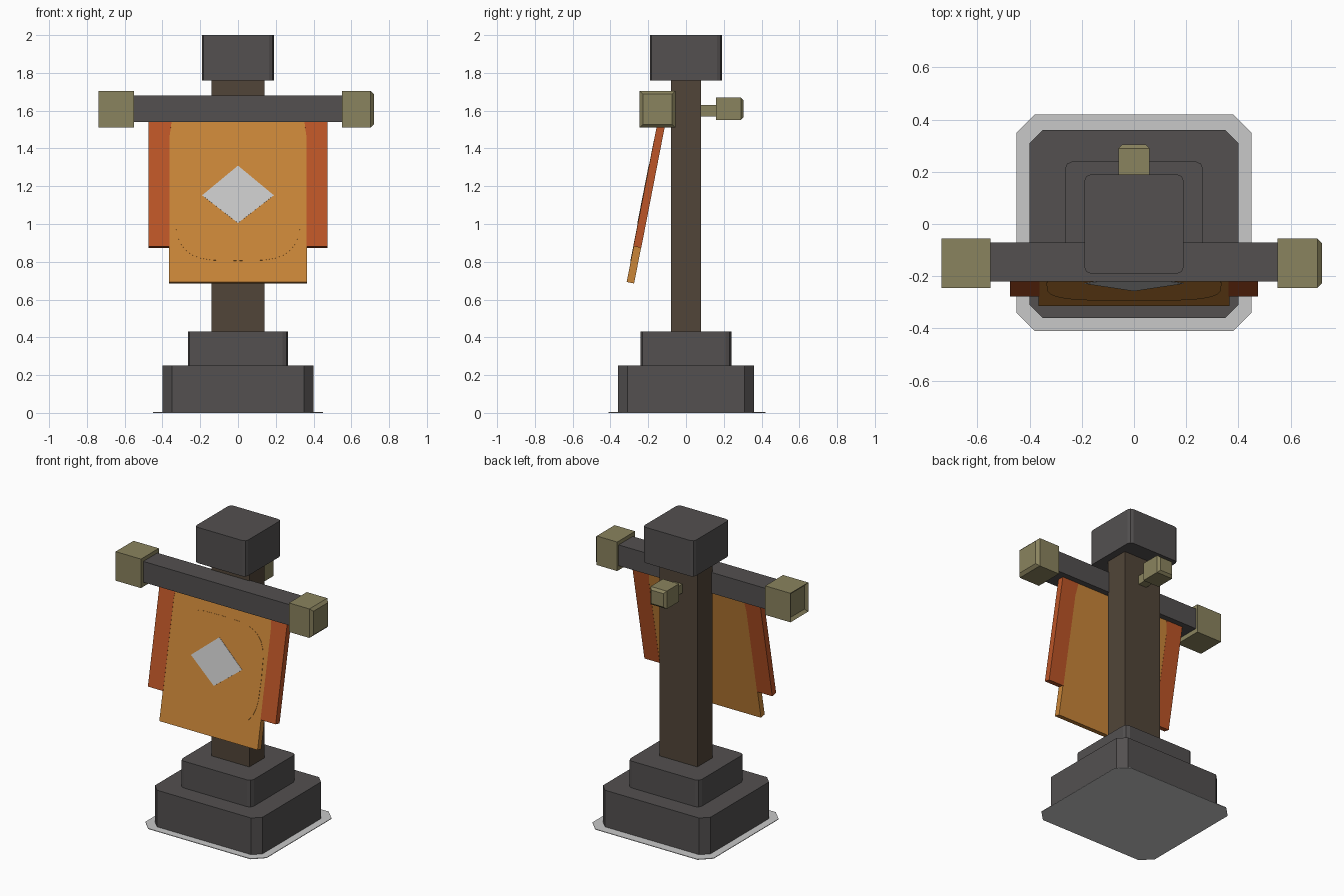
import bpy, bmesh, math
from mathutils import Matrix

cube = bpy.data.objects.get("Cube")
if cube:
    bpy.data.objects.remove(cube, do_unlink=True)


def material(name, rgb):
    # Colours are given as 0-255 screen values and stored as linear ones
    linear = [((c / 255 + 0.055) / 1.055) ** 2.4 for c in rgb] + [1]
    mat = bpy.data.materials.new(name)
    mat.use_nodes = True
    mat.diffuse_color = linear
    node = next(n for n in mat.node_tree.nodes if n.type == 'BSDF_PRINCIPLED')
    node.inputs["Base Color"].default_value = linear
    node.inputs["Roughness"].default_value = 0.9
    return mat


stone = material("dark stone", (83, 80, 80))
wood = material("brown wood", (81, 69, 56))
brass = material("dull brass", (138, 131, 94))
red = material("rust red cloth", (188, 85, 39))
orange = material("orange cloth", (202, 134, 56))
pale = material("pale grey", (200, 200, 200))


def finish(name, bm, mat):
    bmesh.ops.recalc_face_normals(bm, faces=bm.faces)
    mesh = bpy.data.meshes.new(name)
    bm.to_mesh(mesh)
    bm.free()
    mesh.materials.append(mat)
    obj = bpy.data.objects.new(name, mesh)
    bpy.context.collection.objects.link(obj)
    return obj


def box(name, x, y, z, mat, bevel=0, segments=1, rule=None):
    """Box from (low, high) ranges, bevelled on the edges the rule picks."""
    bm = bmesh.new()
    bmesh.ops.create_cube(bm, size=1)
    for v in bm.verts:
        v.co = [r[0] if c < 0 else r[1] for c, r in zip(v.co, (x, y, z))]
    if bevel:
        edges = [e for e in bm.edges if rule(*e.verts)]
        bmesh.ops.bevel(bm, geom=edges, offset=bevel, segments=segments,
                        profile=0.5, affect='EDGES')
    return finish(name, bm, mat)


def upright(a, b):
    return abs(a.co.z - b.co.z) > 0.001


# Stepped plinth, post and cap
box("ground_plate", (-0.45, 0.45), (-0.41, 0.42), (0, 0.004), pale, 0.07, 1, upright)
box("plinth_lower", (-0.4, 0.4), (-0.36, 0.36), (0.002, 0.25), stone, 0.05, 1, upright)
box("plinth_upper", (-0.265, 0.265), (-0.24, 0.24), (0.25, 0.43), stone, 0.03, 2, upright)
box("post", (-0.14, 0.14), (-0.08, 0.08), (0.43, 1.77), wood)
box("post_cap", (-0.19, 0.19), (-0.19, 0.19), (1.76, 2), stone, 0.025, 2, upright)

# Crossbar with a brass block at each end
box("crossbar", (-0.56, 0.56), (-0.22, -0.07), (1.54, 1.68), stone)
for side, s in (("left", 1), ("right", -1)):
    box("crossbar_end_" + side, (0.55 * s, 0.72 * s), (-0.245, -0.055), (1.51, 1.705),
        brass, 0.018, 1, lambda a, b: min(abs(a.co.x), abs(b.co.x)) > 0.7)

# Peg on the back
box("peg_shaft", (-0.03, 0.03), (0.07, 0.17), (1.57, 1.63), brass)
box("peg_knob", (-0.06, 0.06), (0.16, 0.305), (1.55, 1.67), brass, 0.015, 1,
    lambda a, b: min(a.co.y, b.co.y) > 0.3)

# Hanging banner, modelled flat and then tilted forward at the bottom
tilt = Matrix.Translation((0, -0.127, 1.55)) @ Matrix.Rotation(-0.192, 4, 'X')


def cloth(name, outline, front, back, mat):
    bm = bmesh.new()
    face = bm.faces.new([bm.verts.new((x, front, z)) for x, z in outline])
    new = bmesh.ops.extrude_face_region(bm, geom=[face])["geom"]
    verts = [v for v in new if isinstance(v, bmesh.types.BMVert)]
    bmesh.ops.translate(bm, verts=verts, vec=(0, back - front, 0))
    bm.transform(tilt)
    return finish(name, bm, mat)


cloth("banner_centre", [(-0.365, 0), (0.365, 0), (0.365, -0.877), (-0.365, -0.877)],
      -0.02, 0.02, orange)
for side, s in (("left", 1), ("right", -1)):
    outline = [(0.35, 0), (0.475, 0), (0.475, -0.685), (0.362, -0.685), (0.362, -0.09)]
    cloth("banner_edge_" + side, [(x * s, z) for x, z in outline], -0.021, 0.021, red)

# Rounded raised field on the cloth
field = []
for i in range(32):
    t = math.tau * i / 32
    c, d = math.cos(t), math.sin(t)
    field.append((math.copysign(abs(c) ** 0.55, c) * 0.335,
                  math.copysign(abs(d) ** 0.55, d) * 0.325 - 0.438))
cloth("banner_field", field, -0.022, -0.018, orange)

# Plain diamond patch
cloth("banner_patch", [(-0.19, -0.41), (0, -0.25), (0.19, -0.41), (0, -0.56)],
      -0.024, -0.02, pale)
